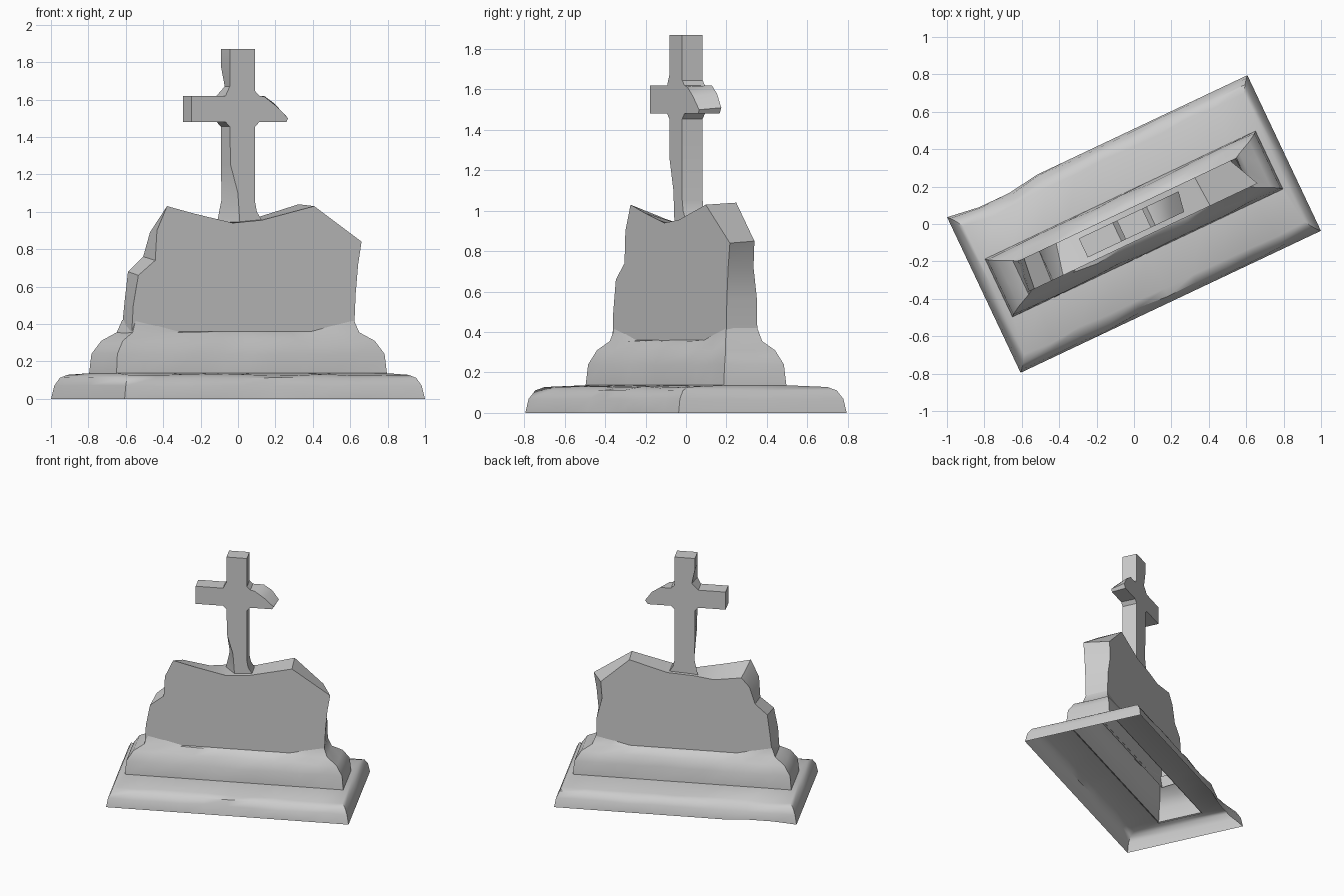
import bpy, bmesh, math, random

random.seed(4)
TURN = math.radians(25.3)      # the whole monument stands at an angle

cube = bpy.data.objects.get("Cube")
if cube:
    bpy.data.objects.remove(cube, do_unlink=True)

stone = bpy.data.materials.new("grey_stone")
stone.use_nodes = True
colour = (0.6, 0.6, 0.6, 1)
stone.diffuse_color = colour
stone.node_tree.nodes["Principled BSDF"].inputs["Base Color"].default_value = colour


def finish(name, bm):
    """Turn a bmesh into a shaded, coloured and rotated object."""
    mesh = bpy.data.meshes.new(name)
    bm.to_mesh(mesh)
    bm.free()
    mesh.materials.append(stone)
    obj = bpy.data.objects.new(name, mesh)
    bpy.context.collection.objects.link(obj)
    obj.rotation_euler.z = TURN
    bpy.ops.object.select_all(action='DESELECT')
    obj.select_set(True)
    bpy.context.view_layer.objects.active = obj
    bpy.ops.object.shade_smooth_by_angle(angle=math.radians(38))
    return obj


def ring_points(half_x, half_y, along=10, across=2):
    """Points around a rectangle, counter-clockwise, with divided sides."""
    corners = [(-half_x, -half_y), (half_x, -half_y), (half_x, half_y), (-half_x, half_y)]
    points = []
    for i, (ax, ay) in enumerate(corners):
        bx, by = corners[(i + 1) % 4]
        count = along if i % 2 == 0 else across
        for k in range(count):
            t = k / count
            points.append((ax + (bx - ax) * t, ay + (by - ay) * t))
    return points


def loft(name, rings, wear, lift_ends=False):
    """Skin worn rectangular rings into an open-bottomed shell."""
    bm = bmesh.new()
    loops = []
    for level, (half_x, half_y, z) in enumerate(rings):
        last = level == len(rings) - 1
        loop = []
        for x, y in ring_points(half_x, half_y):
            height = z
            corner = abs(x) > half_x - 0.001 and abs(y) > half_y - 0.001
            if 0 < level and not last and not corner:
                y += random.uniform(-wear, wear)
                height += random.uniform(-wear, wear) / 2
            if last and lift_ends:
                height += 0.06 * min(1, max(0, (abs(x) - 0.4) / 0.22))
            # broken back edge of the plinth
            if not lift_ends and -0.8 < x < -0.5 and y > 0.35:
                y -= 0.025
                height *= 0.85
            loop.append(bm.verts.new((x, y, height)))
        loops.append(loop)
    for low, high in zip(loops, loops[1:]):
        for i in range(len(low)):
            j = (i + 1) % len(low)
            bm.faces.new((low[i], low[j], high[j], high[i]))
    return finish(name, bm)


def slab(name, front, back, half_depth):
    """Join a front and a back outline, left open underneath."""
    bm = bmesh.new()
    near = [bm.verts.new((x, -half_depth, z)) for x, z in front]
    far = [bm.verts.new((x, half_depth, z)) for x, z in back]
    bm.faces.new(near)
    bm.faces.new(far[::-1])
    for i in range(len(near) - 1):
        bm.faces.new((near[i], far[i], far[i + 1], near[i + 1]))
    bmesh.ops.recalc_face_normals(bm, faces=bm.faces)
    return finish(name, bm)


# Wide plinth with a rounded rim
loft("plinth", [
    (0.888, 0.46, 0), (0.875, 0.447, 0.07), (0.855, 0.42, 0.112),
    (0.83, 0.38, 0.128), (0.795, 0.168, 0.137)], wear=0.008)

# Stepped foot, curving in towards the tablet
loft("step", [
    (0.80, 0.172, 0.132), (0.79, 0.162, 0.24), (0.745, 0.135, 0.31),
    (0.67, 0.1, 0.355), (0.645, 0.085, 0.36)], wear=0.008, lift_ends=True)

# Broken tablet: outlines run from the right foot over the top to the left foot
tablet_front = [
    (0.645, 0.34), (0.655, 0.56), (0.67, 0.72), (0.69, 0.84), (0.41, 1.03),
    (0.1, 0.955), (-0.07, 0.94), (-0.3, 0.99), (-0.46, 1.03), (-0.52, 0.9),
    (-0.53, 0.74), (-0.63, 0.66), (-0.66, 0.5), (-0.67, 0.34)]
tablet_back = [
    (0.645, 0.34), (0.64, 0.56), (0.6, 0.72), (0.61, 0.85), (0.4, 1.04),
    (0.12, 0.96), (-0.07, 0.95), (-0.22, 0.93), (-0.42, 0.96), (-0.48, 0.89),
    (-0.52, 0.76), (-0.61, 0.68), (-0.63, 0.52), (-0.65, 0.34)]
slab("tablet", tablet_front, tablet_back, 0.086)

# Cross with filleted corners, one broken arm and a chipped post
POST, TOP, ARM_TOP, ARM_LOW, FILLET = 0.075, 1.87, 1.62, 1.48, 0.025


def cross_outline(broken_arm, upper_chip, lower_edge):
    inner = POST + FILLET
    right = [(0.13, 0.93), (0.085, 1.0), (POST, 1.05),
             (POST, ARM_LOW - FILLET), (inner, ARM_LOW)]
    head = [(inner, ARM_TOP), (POST, ARM_TOP + FILLET), (POST, TOP),
            (-POST, TOP), (-POST, 1.78), (-upper_chip, ARM_TOP + 0.05),
            (-inner, ARM_TOP)]
    left = [(-0.3, ARM_TOP), (-0.3, ARM_LOW), (-inner, ARM_LOW),
            (-POST, ARM_LOW - FILLET)]
    return right + broken_arm + head + left + lower_edge


slab("cross",
     cross_outline([(0.26, ARM_LOW), (0.27, 1.5), (0.2, 1.565), (0.13, 1.615)], POST,
                   [(-0.07, 1.25), (-0.027, 1.1), (-0.015, 0.93)]),
     cross_outline([(0.27, ARM_LOW), (0.29, 1.51), (0.24, 1.58), (0.18, ARM_TOP)], 0.052,
                   [(-0.075, 1.25), (-0.07, 1.07), (-0.1, 0.93)]),
     0.056)
